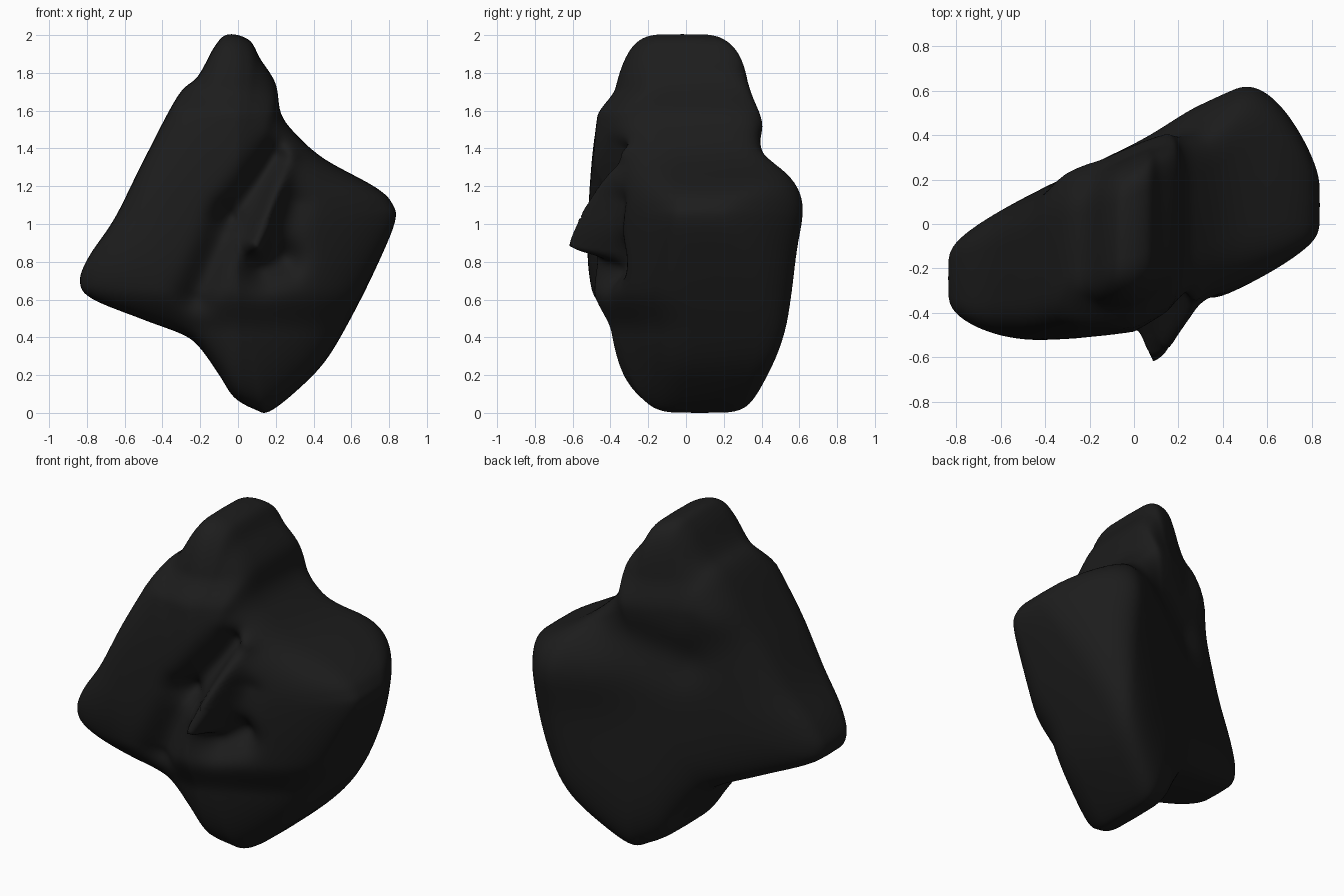
import bpy, bmesh, math
from mathutils import Vector

if "Cube" in bpy.data.objects:
    bpy.data.objects.remove(bpy.data.objects["Cube"])

# Front outline of the twin-slab rock (x, z)
OUTLINE = [(-0.05, 2.0), (0.06, 1.97), (0.12, 1.87), (0.20, 1.74), (0.23, 1.58), (0.31, 1.47),
           (0.46, 1.34), (0.73, 1.19), (0.82, 1.10), (0.83, 1.0), (0.73, 0.76), (0.60, 0.50),
           (0.47, 0.28), (0.33, 0.13), (0.17, 0.005), (0.09, 0.015), (-0.02, 0.08),
           (-0.10, 0.20), (-0.20, 0.34), (-0.29, 0.41), (-0.50, 0.49), (-0.77, 0.60),
           (-0.835, 0.69), (-0.79, 0.82), (-0.65, 1.03), (-0.50, 1.33), (-0.32, 1.67),
           (-0.21, 1.78), (-0.12, 1.94)]
CENTRE = Vector((0.0, 1.0))
POWER, RINGS, SUB = 5.0, 44, 6


def smooth_loop(points, sub):
    pts = [Vector(p) for p in points]
    n, out = len(pts), []
    for i in range(n):
        a, b, c, d = (pts[(i + k) % n] for k in (-1, 0, 1, 2))
        for s in range(sub):
            t = s / sub
            out.append(0.5 * (2 * b + (c - a) * t + (2 * a - 5 * b + 4 * c - d) * t * t
                              + (3 * b - a - 3 * c + d) * t ** 3))
    return out


def step(v, lo, hi):
    t = max(0.0, min(1.0, (v - lo) / (hi - lo)))
    return t * t * (3 - 2 * t)


def stroke(x, z, a, b, width):
    """Soft brush along a segment: (strength, position along it)."""
    p, a, b = Vector((x, z)), Vector(a), Vector(b)
    t = max(0.0, min(1.0, (p - a).dot(b - a) / (b - a).length_squared))
    d = (p - a - (b - a) * t).length
    return math.exp(-(d / width) ** 2), t


def back_depth(x, z):
    y = 0.36 + 0.48 * x - 3.0 * max(0.0, x - 0.45) ** 2
    # shoulder bulges and the dip under the top lump
    y += 0.035 * stroke(x, z, (0.30, 1.10), (0.48, 1.10), 0.20)[0]
    y += 0.05 * stroke(x, z, (-0.34, 1.50), (-0.28, 1.62), 0.14)[0]
    y -= 0.05 * stroke(x, z, (-0.15, 1.2), (0.30, 1.38), 0.14)[0]
    return y - 0.04 * step(z, 1.5, 1.7)


def front_depth(x, z):
    y = -0.50 + (0.43 * x if x > 0 else 0.06 * x) + 0.09 * (z - 1) ** 2
    y += 0.5 * max(0.0, -0.4 - x) ** 2
    # faces recede at the top and bottom corners
    y += 0.07 * step(z, 1.56, 1.72) + 0.07 * step(-z, -0.65, -0.42)
    # hollow between the two slabs
    y += 0.13 * stroke(x, z, (0.20, 1.34), (-0.02, 1.06), 0.09)[0]
    y += 0.09 * stroke(x, z, (-0.06, 0.98), (-0.22, 0.62), 0.09)[0]
    # pit around the pointed ridge
    y += 0.11 * stroke(x, z, (0.13, 0.76), (0.24, 0.80), 0.10)[0]
    y += 0.04 * stroke(x, z, (0.24, 0.85), (0.30, 1.10), 0.08)[0]
    # pointed ridge
    s, t = stroke(x, z, (0.10, 0.88), (0.27, 1.36), 0.055)
    return y - (0.19 - 0.12 * t ** 0.7) * s


# Rock body: nested outline rings pushed out to the front and back
loop = smooth_loop(OUTLINE, SUB)
n = len(loop)


def face_rings(depth):
    rings = []
    for k in range(RINGS):
        r = 1 - (k / RINGS) ** 1.6
        f = (1 - r ** POWER) ** (1 / POWER)
        ring = []
        for p in loop:
            q = CENTRE + (p - CENTRE) * r
            mid = (front_depth(q.x, q.y) + back_depth(q.x, q.y)) / 2
            ring.append((q.x, mid + (depth(q.x, q.y) - mid) * f, q.y))
        rings.append(ring)
    return rings


bm = bmesh.new()
rim = [bm.verts.new(c) for c in face_rings(front_depth)[0]]
for depth in (front_depth, back_depth):
    prev = rim
    for coords in face_rings(depth)[1:]:
        ring = [bm.verts.new(c) for c in coords]
        for i in range(n):
            j = (i + 1) % n
            bm.faces.new((prev[i], prev[j], ring[j], ring[i]))
        prev = ring
    tip = bm.verts.new((CENTRE.x, depth(CENTRE.x, CENTRE.y), CENTRE.y))
    for i in range(n):
        bm.faces.new((prev[i], prev[(i + 1) % n], tip))
bmesh.ops.recalc_face_normals(bm, faces=bm.faces)

# Stand on the ground and centre
for axis in range(3):
    lo = min(v.co[axis] for v in bm.verts)
    hi = max(v.co[axis] for v in bm.verts)
    shift = -lo if axis == 2 else -(lo + hi) / 2
    for v in bm.verts:
        v.co[axis] += shift

mesh = bpy.data.meshes.new("rock")
bm.to_mesh(mesh)
bm.free()
for poly in mesh.polygons:
    poly.use_smooth = True
rock = bpy.data.objects.new("rock", mesh)
bpy.context.collection.objects.link(rock)

mat = bpy.data.materials.new("dark_stone")
mat.diffuse_color = (0.012, 0.012, 0.012, 1)
mat.use_nodes = True
mat.node_tree.nodes["Principled BSDF"].inputs["Base Color"].default_value = mat.diffuse_color
mesh.materials.append(mat)
